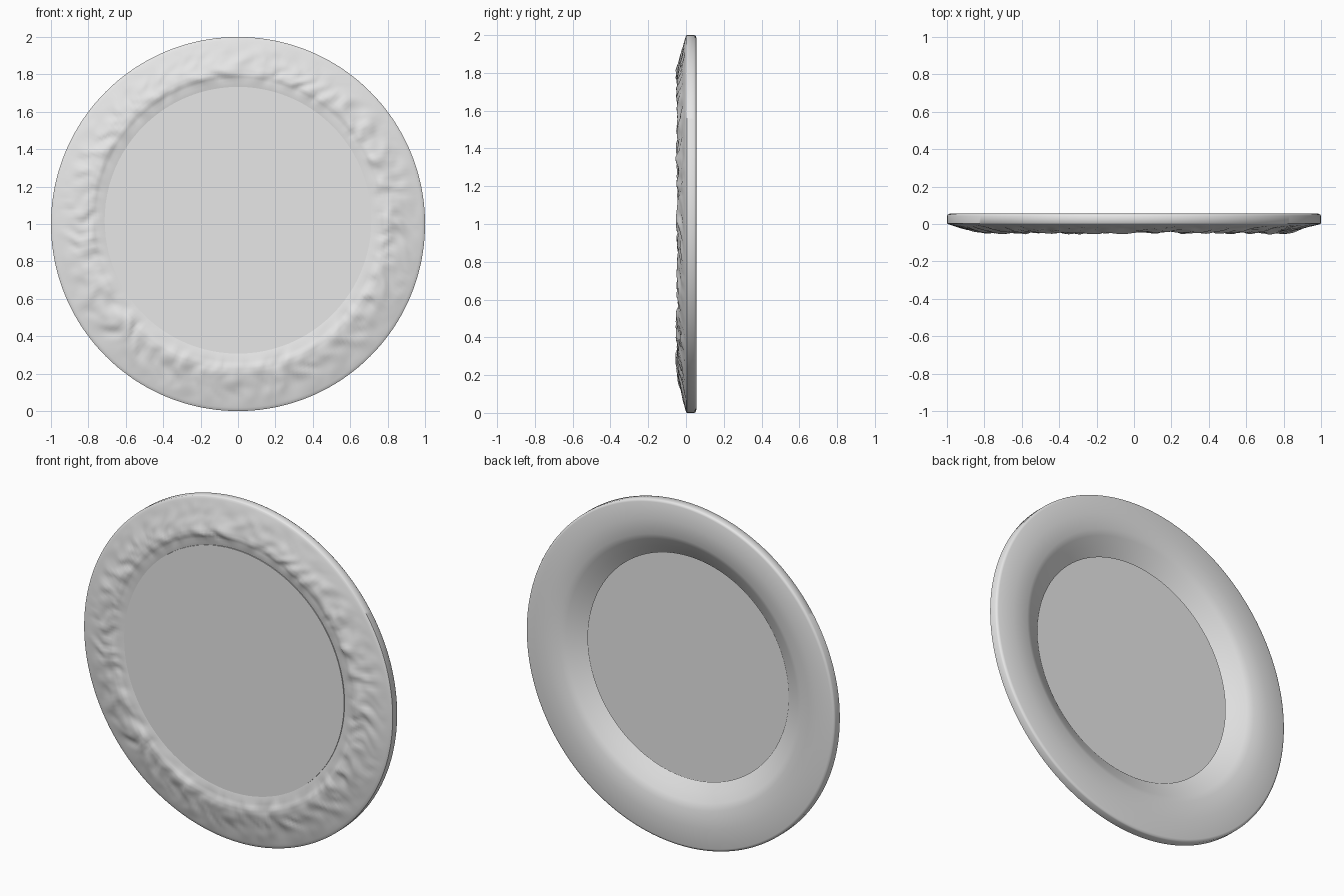
import bpy, bmesh, math
from mathutils import Vector, noise

if "Cube" in bpy.data.objects:
    bpy.data.objects.remove(bpy.data.objects["Cube"])

SEG = 288
grey = bpy.data.materials.new("light grey")
grey.diffuse_color = (0.8, 0.8, 0.8, 1)
grey.use_nodes = True
grey.node_tree.nodes["Principled BSDF"].inputs["Base Color"].default_value = grey.diffuse_color


def carving(a, r):
    """Irregular, mostly radial ridges, strongest around the middle of the rim."""
    if not 0.73 < r < 0.985:
        return 0.0
    fade = min(1, (r - 0.73) / 0.05) * min(1, (0.985 - r) / 0.12)
    twist = a + 0.08 * noise.noise(Vector((math.cos(a) * 4, math.sin(a) * 4, r * 9)))
    big = noise.noise(Vector((math.cos(twist) * 13, math.sin(twist) * 13, r * 8)))
    fine = noise.noise(Vector((math.cos(twist) * 24, math.sin(twist) * 24, r * 17 + 5)))
    return fade * (0.012 * big + 0.007 * fine)


def point(a, r, y):
    """Point on the frame; the opening sits slightly above the centre."""
    lift = 0.02 * min(1, max(0, (1 - r) / 0.25))
    return (r * math.cos(a), y, 1 + lift + r * math.sin(a))


def finish(bm, name, angle):
    bmesh.ops.recalc_face_normals(bm, faces=bm.faces)
    me = bpy.data.meshes.new(name)
    bm.to_mesh(me)
    bm.free()
    me.materials.append(grey)
    ob = bpy.data.objects.new(name, me)
    bpy.context.collection.objects.link(ob)
    bpy.context.view_layer.objects.active = ob
    ob.select_set(True)
    bpy.ops.object.shade_smooth_by_angle(angle=math.radians(angle))
    ob.select_set(False)


# Carved front slope: from the outer edge up to the ridge
front = []
for i in range(19):
    t = i / 18
    front.append((0.995 - 0.215 * t, -0.046 * min(1, t * 1.15) ** 0.9))

# Full closed cross-section: slope, inner lip, flared back opening, back, rim
profile = front + [(0.768, -0.041), (0.752, -0.038), (0.735, -0.036),
                   (0.715, -0.032), (0.69, -0.026), (0.65, -0.021),
                   (0.70, 0.010), (0.75, 0.038), (0.785, 0.055),
                   (0.88, 0.055), (0.985, 0.055), (0.996, 0.051),
                   (1.0, 0.044), (1.0, 0.004)]
carved = len(front) + 3

# Round frame
bm = bmesh.new()
rings = []
for s in range(SEG):
    a = 2 * math.pi * s / SEG
    ring = []
    for k, (r, y) in enumerate(profile):
        if k < carved:
            y = max(-0.055, y + carving(a, r))
        ring.append(bm.verts.new(point(a, r, y)))
    rings.append(ring)
n = len(profile)
for s in range(SEG):
    p, q = rings[s], rings[(s + 1) % SEG]
    for k in range(n):
        bm.faces.new((p[k], p[(k + 1) % n], q[(k + 1) % n], q[k]))
finish(bm, "carved_round_frame", 50)

# Thin flat disc set in the opening
bm = bmesh.new()
loops = [[bm.verts.new(point(2 * math.pi * s / 96, 0.713, y)) for s in range(96)]
         for y in (-0.036, -0.028)]
for loop in loops:
    bm.faces.new(loop)
for s in range(96):
    t = (s + 1) % 96
    bm.faces.new((loops[0][s], loops[0][t], loops[1][t], loops[1][s]))
finish(bm, "mirror_disc", 30)
